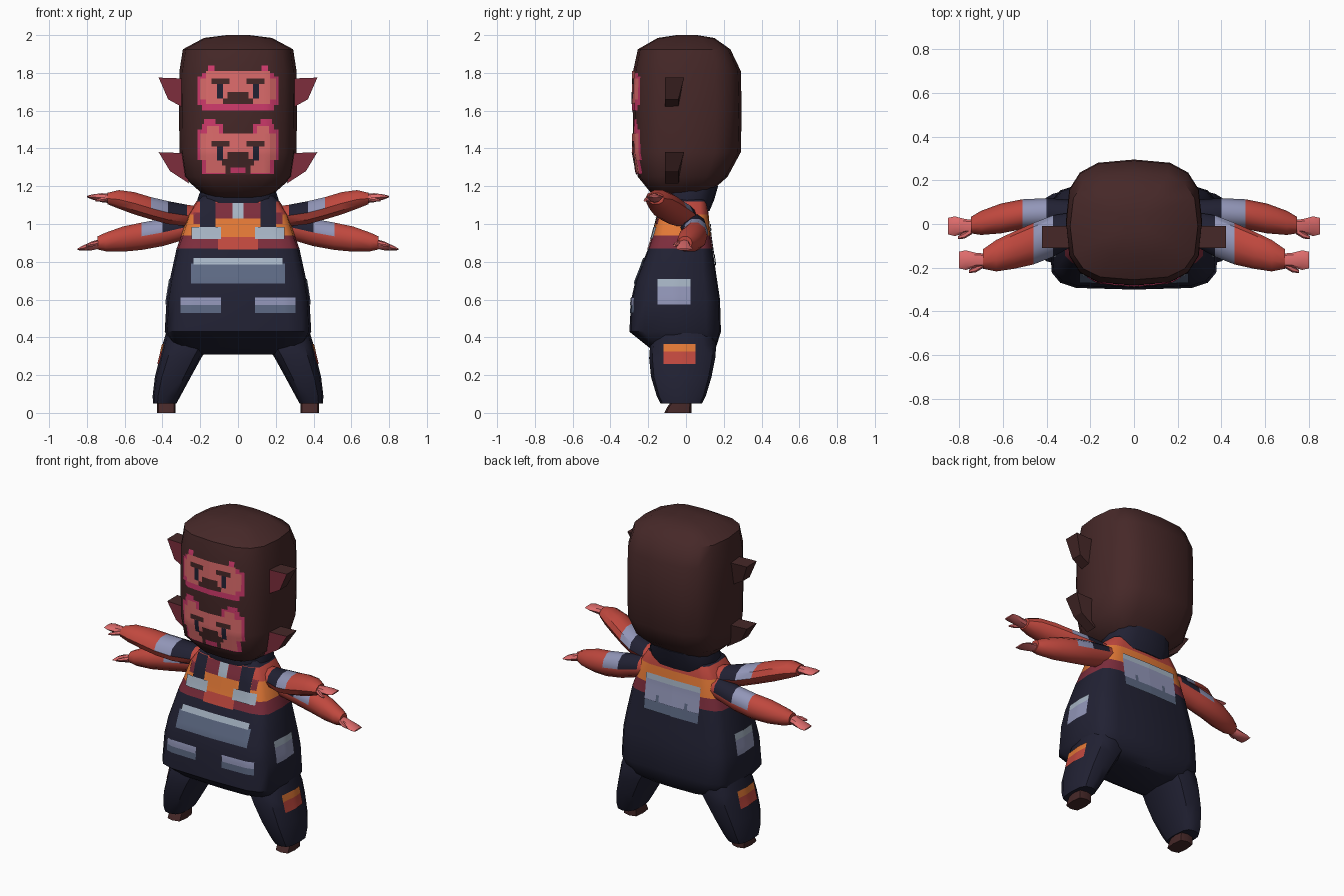
import bpy, bmesh, math
from mathutils import Vector
from mathutils.bvhtree import BVHTree

if "Cube" in bpy.data.objects:
    bpy.data.objects.remove(bpy.data.objects["Cube"])

PALETTE = {  # sRGB 0-255, converted to linear below
    "dark_brown": (70, 40, 40), "navy": (33, 33, 51), "pink": (222, 108, 108),
    "hot_pink": (208, 58, 108), "red": (192, 72, 62), "orange": (226, 120, 54),
    "slate": (92, 104, 130), "lilac": (146, 150, 184), "pale_grey": (166, 180, 196),
    "maroon": (125, 45, 60)}
NAMES = list(PALETTE)
MATS = []
for name, rgb in PALETTE.items():
    m = bpy.data.materials.new(name)
    m.diffuse_color = [((c / 255 + 0.055) / 1.055) ** 2.4 for c in rgb] + [1]
    m.use_nodes = True
    m.node_tree.nodes["Principled BSDF"].inputs["Base Color"].default_value = m.diffuse_color
    MATS.append(m)


def finish(name, bm, color, mirror=False, angle=40):
    """Turn a bmesh into an object; color is a name or a rule on each face."""
    used = []
    for f in bm.faces:
        c = color if isinstance(color, str) else color(f)
        if c not in used:
            used.append(c)
        f.material_index = used.index(c)
        f.smooth = True
    me = bpy.data.meshes.new(name)
    tree = BVHTree.FromBMesh(bm)
    bm.to_mesh(me)
    bm.free()
    for c in used:
        me.materials.append(MATS[NAMES.index(c)])
    me.set_sharp_from_angle(angle=math.radians(angle))
    ob = bpy.data.objects.new(name, me)
    bpy.context.collection.objects.link(ob)
    if mirror:
        ob.modifiers.new("mirror", "MIRROR").use_mirror_merge = False
    return tree


def loft(name, rings, color, n=16, power=2.0, axis="z", mirror=False, angle=40):
    """Skin rounded sections; each ring is (x, y, z, half size 1, half size 2)."""
    bm = bmesh.new()
    loops = []
    for x, y, z, a, b in rings:
        loop = []
        for i in range(n):
            t = 2 * math.pi * i / n
            c, s = math.cos(t), math.sin(t)
            u = a * math.copysign(abs(c) ** (2 / power), c)
            v = b * math.copysign(abs(s) ** (2 / power), s)
            p = (x + u, y + v, z) if axis == "z" else (x, y + u, z + v)
            loop.append(bm.verts.new(p))
        loops.append(loop)
    for l0, l1 in zip(loops, loops[1:]):
        for i in range(n):
            j = (i + 1) % n
            bm.faces.new((l0[i], l0[j], l1[j], l1[i]))
    bm.faces.new(loops[0])
    bm.faces.new(loops[-1])
    bmesh.ops.recalc_face_normals(bm, faces=bm.faces)
    bm.normal_update()
    return finish(name, bm, color, mirror, angle)


def stack(name, rows, color, x=0, **kw):
    """Upright loft from rows of (z, half width, front y, back y)."""
    return loft(name, [(x, (f + b) / 2, z, w, (b - f) / 2) for z, w, f, b in rows], color, **kw)


def patch(name, tree, rects, color, side="front", lift=0.005):
    """Thin mirrored plates hugging a surface; rects are (u0, u1, z0, z1)."""
    d = Vector({"front": (0, 1, 0), "back": (0, -1, 0), "side": (-1, 0, 0)}[side])
    bm = bmesh.new()
    for u0, u1, z0, z1 in rects:
        nu, nz = (max(1, math.ceil((b - a) / 0.02)) for a, b in ((u0, u1), (z0, z1)))
        grid = []
        for i in range(nu + 1):
            row = []
            for j in range(nz + 1):
                u, z = u0 + (u1 - u0) * i / nu, z0 + (z1 - z0) * j / nz
                o = Vector((2, u, z)) if side == "side" else Vector((u, -2 * d.y, z))
                hit = tree.ray_cast(o, d)[0] or tree.find_nearest(o + d * 1.8)[0]
                row.append(bm.verts.new(hit - d * lift))
            grid.append(row)
        for i in range(nu):
            for j in range(nz):
                f = bm.faces.new((grid[i][j], grid[i + 1][j], grid[i + 1][j + 1], grid[i][j + 1]))
                f.normal_update()
                if f.normal.dot(d) > 0:
                    f.normal_flip()
    finish(name, bm, color, True)


# Head: tall rounded block
head = stack("head", [
    (1.13, .12, -.12, .09), (1.17, .20, -.19, .13), (1.25, .29, -.255, .22),
    (1.38, .31, -.28, .29), (1.60, .312, -.282, .295), (1.81, .31, -.28, .29),
    (1.925, .292, -.255, .235), (1.985, .18, -.15, .15), (2.0, .06, -.05, .06)],
    "dark_brown", power=3)

# Upper face, then lower face
patch("upper_face_border", head, [(0, .19, 1.60, 1.80), (.19, .215, 1.63, 1.78),
      (.125, .16, 1.80, 1.84)], "hot_pink", lift=.004)
patch("upper_face", head, [(0, .17, 1.635, 1.81), (.17, .2, 1.66, 1.77)], "pink", lift=.006)
patch("upper_brow_and_nose", head, [(.045, .14, 1.74, 1.77), (0, .08, 1.635, 1.665),
      (0, .055, 1.665, 1.70)], "dark_brown", lift=.008)
patch("upper_eye", head, [(.08, .11, 1.665, 1.74)], "navy", lift=.008)
patch("lower_face_border", head, [(0, .19, 1.265, 1.45), (.08, .19, 1.45, 1.53),
      (.12, .18, 1.53, 1.555), (.19, .215, 1.34, 1.50)], "hot_pink", lift=.004)
patch("lower_face", head, [(0, .17, 1.27, 1.48), (.10, .165, 1.48, 1.52),
      (.17, .20, 1.34, 1.48)], "pink", lift=.006)
patch("lower_brow_and_mouth", head, [(.045, .14, 1.41, 1.44), (0, .085, 1.31, 1.345),
      (0, .055, 1.345, 1.38), (0, .065, 1.262, 1.31)], "dark_brown", lift=.0075)
patch("lower_eye", head, [(.08, .11, 1.335, 1.41)], "navy", lift=.008)
patch("lower_lip", head, [(0, .04, 1.27, 1.30)], "hot_pink", lift=.009)

# Two pairs of pointed ears
for name, prof in (("upper_ear", ((.28, 1.77), (.42, 1.775), (.37, 1.66), (.28, 1.61))),
                   ("lower_ear", ((.28, 1.375), (.42, 1.38), (.36, 1.28), (.26, 1.215)))):
    bm = bmesh.new()
    front = [bm.verts.new((x, -.11, z)) for x, z in prof]
    back = [bm.verts.new((x, -.01 if i < 2 else -.04, z)) for i, (x, z) in enumerate(prof)]
    bm.faces.new(front)
    bm.faces.new(back)
    for i in range(4):
        bm.faces.new((front[i], front[i - 1], back[i - 1], back[i]))
    bmesh.ops.recalc_face_normals(bm, faces=bm.faces)
    finish(name, bm, lambda f: "maroon" if f.normal.y < -.5 else "dark_brown", True, 20)


# Torso: overalls with a coloured shirt on top
def torso_color(f):
    z = f.calc_center_median().z
    for top, c in ((.87, "navy"), (.94, "maroon"), (1.05, "orange"), (1.12, "red")):
        if z < top:
            return c
    return "navy"


torso = stack("torso", [
    (.31, .22, -.14, .12), (.35, .34, -.20, .16), (.43, .388, -.30, .185),
    (.60, .378, -.29, .18), (.70, .362, -.268, .165), (.87, .325, -.20, .14),
    (.94, .30, -.178, .13), (1.05, .265, -.15, .12), (1.12, .22, -.125, .11),
    (1.16, .18, -.10, .10)], torso_color, power=5)
stack("collar", [(1.07, .20, -.12, .125), (1.13, .215, -.14, .15), (1.20, .19, -.13, .17)],
      "navy", power=2.6)

# Chest details
patch("chest_panel", torso, [(0, .105, .865, .93)], "red", lift=.004)
patch("chest_band", torso, [(0, .105, .93, 1.03)], "orange", lift=.004)
patch("chest_sides", torso, [(.03, .12, 1.03, 1.11), (.20, .235, 1.0, 1.06)], "maroon", lift=.004)
patch("collar_tab", torso, [(0, .03, 1.03, 1.11)], "pale_grey", lift=.006)
patch("strap", torso, [(.12, .20, .98, 1.12)], "navy", lift=.006)
patch("strap_buckle", torso, [(.09, .245, .92, .985)], "pale_grey", lift=.008)

# Pockets
patch("belly_pocket", torso, [(0, .25, .685, .79)], "slate")
patch("belly_pocket_flap", torso, [(0, .235, .785, .82)], "pale_grey", lift=.007)
patch("hip_pocket", torso, [(.09, .305, .53, .575)], "slate")
patch("hip_pocket_flap", torso, [(.09, .305, .57, .61)], "lilac", lift=.007)
patch("side_pocket", torso, [(-.15, .025, .575, .67)], "lilac", "side")
patch("side_pocket_flap", torso, [(-.15, .025, .67, .71)], "pale_grey", "side")

# Back pouch
patch("back_pouch", torso, [(0, .19, .84, .98)], "lilac", "back")
patch("back_pouch_base", torso, [(0, .19, .78, .84), (.09, .11, .84, .88)], "slate", "back", .007)
patch("back_pouch_flap", torso, [(0, .19, .965, 1.0)], "pale_grey", "back", .007)

# Legs and feet
leg = loft("leg", [(.24, -.01, .46, .13, .15), (.275, -.015, .36, .125, .175),
                   (.305, -.02, .29, .11, .175), (.345, -.025, .19, .095, .16),
                   (.378, -.025, .09, .074, .13), (.388, -.025, .05, .062, .11)],
           "navy", n=12, power=2.8, mirror=True)
stack("foot", [(0, .05, -.115, .03), (.03, .05, -.10, .03), (.07, .048, -.07, .03)],
      "dark_brown", x=.38, n=8, power=4, mirror=True)
patch("knee_patch", leg, [(-.12, .05, .26, .325)], "red", "side")
patch("knee_patch_top", leg, [(-.12, .05, .325, .365)], "orange", "side")


# Four arms with shoulder and band colours on their upper faces
def sleeve(x0, x1, x2):
    def rule(f):
        x = f.calc_center_median().x
        if f.normal.z > .2 and x0 < x < x2:
            return "navy" if x < x1 else "lilac"
        return "red"
    return rule


loft("upper_arm", [(.17, .0, 1.03, .07, .06), (.27, -.02, 1.045, .075, .06),
                   (.37, -.055, 1.06, .095, .064), (.46, -.09, 1.083, .095, .062),
                   (.55, -.12, 1.11, .085, .062), (.63, -.145, 1.13, .072, .052),
                   (.69, -.16, 1.135, .045, .032)],
     sleeve(.25, .37, .46), n=10, axis="x", mirror=True)
loft("lower_arm", [(.17, .03, 1.0, .07, .06), (.27, .04, .985, .07, .068),
                   (.40, .05, .955, .068, .076), (.51, .045, .935, .068, .076),
                   (.61, .025, .92, .068, .07), (.70, .005, .905, .055, .052),
                   (.745, -.005, .90, .038, .036)],
     sleeve(.25, .40, .51), n=10, axis="x", mirror=True)

# Flat tapered hands, each with a small thumb
for name, x, y, z, dz in (("upper", .67, -.165, 1.135, .01), ("lower", .72, -.01, .898, -.032)):
    loft(name + "_hand", [(x, y, z, .03, .025), (x + .05, y, z + dz * .4, .032, .024),
                          (x + .10, y, z + dz * .8, .045, .014), (x + .13, y, z + dz, .038, .004)],
         "pink", n=8, axis="x", mirror=True)
    loft(name + "_thumb", [(x + .02, y - .02, z, .016, .015), (x + .055, y - .042, z - .006, .015, .012),
                           (x + .085, y - .052, z - .012, .007, .005)],
         "pink", n=6, axis="x", mirror=True)
